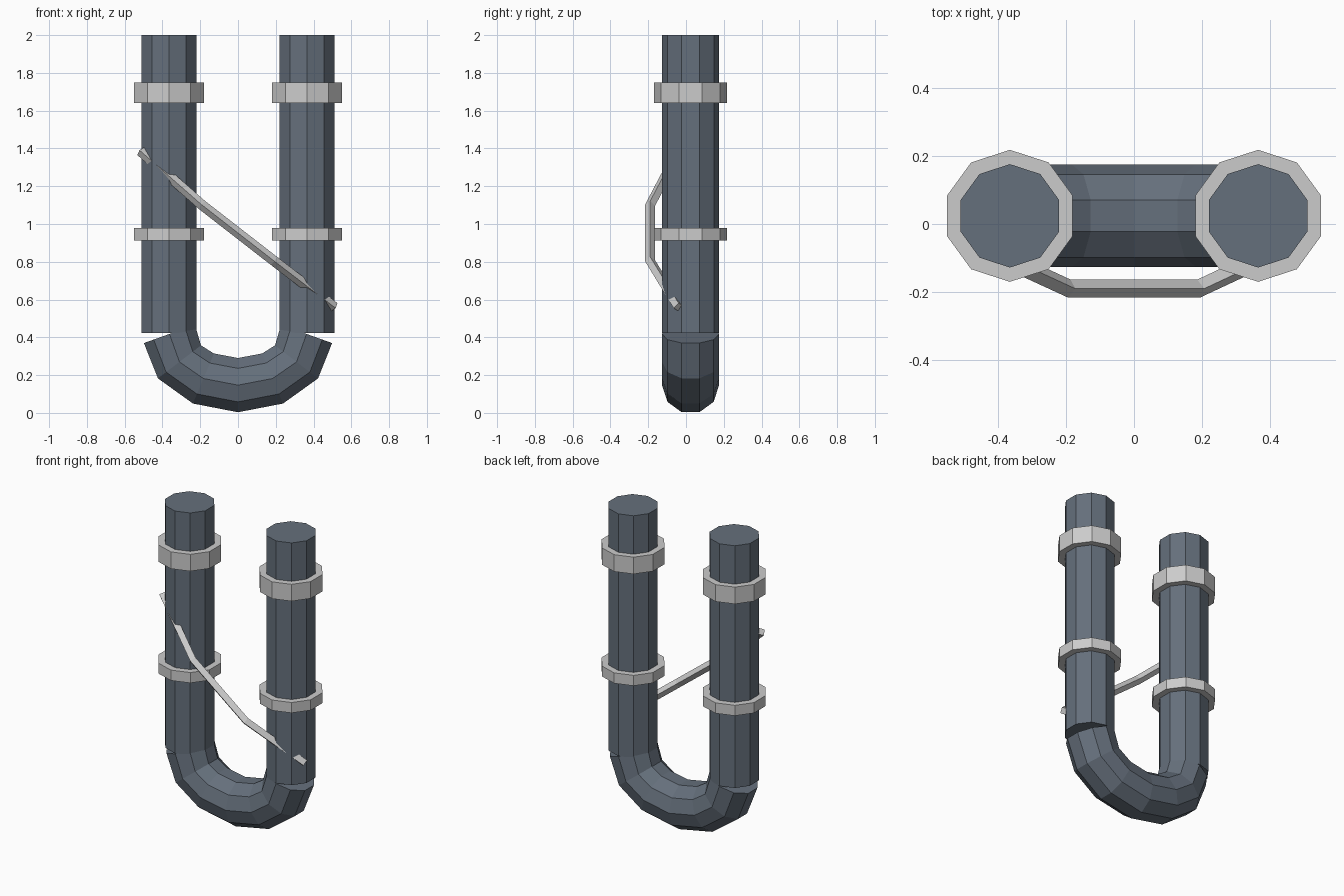
import bpy, bmesh, math
from mathutils import Vector

if "Cube" in bpy.data.objects:
    bpy.data.objects.remove(bpy.data.objects["Cube"])

Y0 = 0.024  # pipe centre line in y


def sweep(name, path, radius, sides, mat=None):
    """Flat-faced capped tube along a path, a corner of the section facing y."""
    pts = [Vector(p) for p in path]
    bm = bmesh.new()
    rings = []
    for i, p in enumerate(pts):
        d_in = (p - pts[i - 1]).normalized() if i else Vector()
        d_out = (pts[i + 1] - p).normalized() if i < len(pts) - 1 else Vector()
        t = (d_in + d_out).normalized()
        a = Vector((0, 1, 0))
        a = (a - t * a.dot(t)).normalized()
        b = t.cross(a)
        ring = []
        for k in range(sides):
            ang = 2 * math.pi * k / sides
            ring.append(bm.verts.new(p + radius * (a * math.cos(ang) + b * math.sin(ang))))
        rings.append(ring)
    for r, s in zip(rings, rings[1:]):
        for k in range(sides):
            j = (k + 1) % sides
            bm.faces.new((r[k], r[j], s[j], s[k]))
    bm.faces.new(rings[0])
    bm.faces.new(rings[-1])
    bmesh.ops.recalc_face_normals(bm, faces=bm.faces)
    me = bpy.data.meshes.new(name)
    bm.to_mesh(me)
    bm.free()
    ob = bpy.data.objects.new(name, me)
    bpy.context.collection.objects.link(ob)
    if mat:
        me.materials.append(mat)
    return ob


steel = bpy.data.materials.new("dark_steel")
steel.diffuse_color = (0.13, 0.16, 0.20, 1)
steel.use_nodes = True
steel.node_tree.nodes["Principled BSDF"].inputs["Base Color"].default_value = steel.diffuse_color

# Upright pipes with their collars
for side, sx in (("left", -1), ("right", 1)):
    x = 0.365 * sx
    sweep(f"{side}_pipe", [(x, Y0, 0.422), (x, Y0, 2.0)], 0.152, 10, steel)
    for label, z0, z1 in (("upper", 1.64, 1.75), ("lower", 0.912, 0.98)):
        sweep(f"{side}_{label}_collar", [(x, Y0, z0), (x, Y0, z1)], 0.194, 10)

# U-shaped bend joining the pipes
half = [(0.363, 0.418), (0.31, 0.27), (0.183, 0.182)]
bend = [(-x, Y0, z) for x, z in half] + [(0, Y0, 0.147)]
bend += [(x, Y0, z) for x, z in reversed(half)]
sweep("u_bend", bend, 0.151, 10, steel)

# Diagonal brace rod across the front
sweep("brace_rod", [(-0.515, -0.04, 1.385), (-0.19, -0.19, 1.1),
                    (0.19, -0.19, 0.805), (0.51, -0.04, 0.56)], 0.027, 4)
